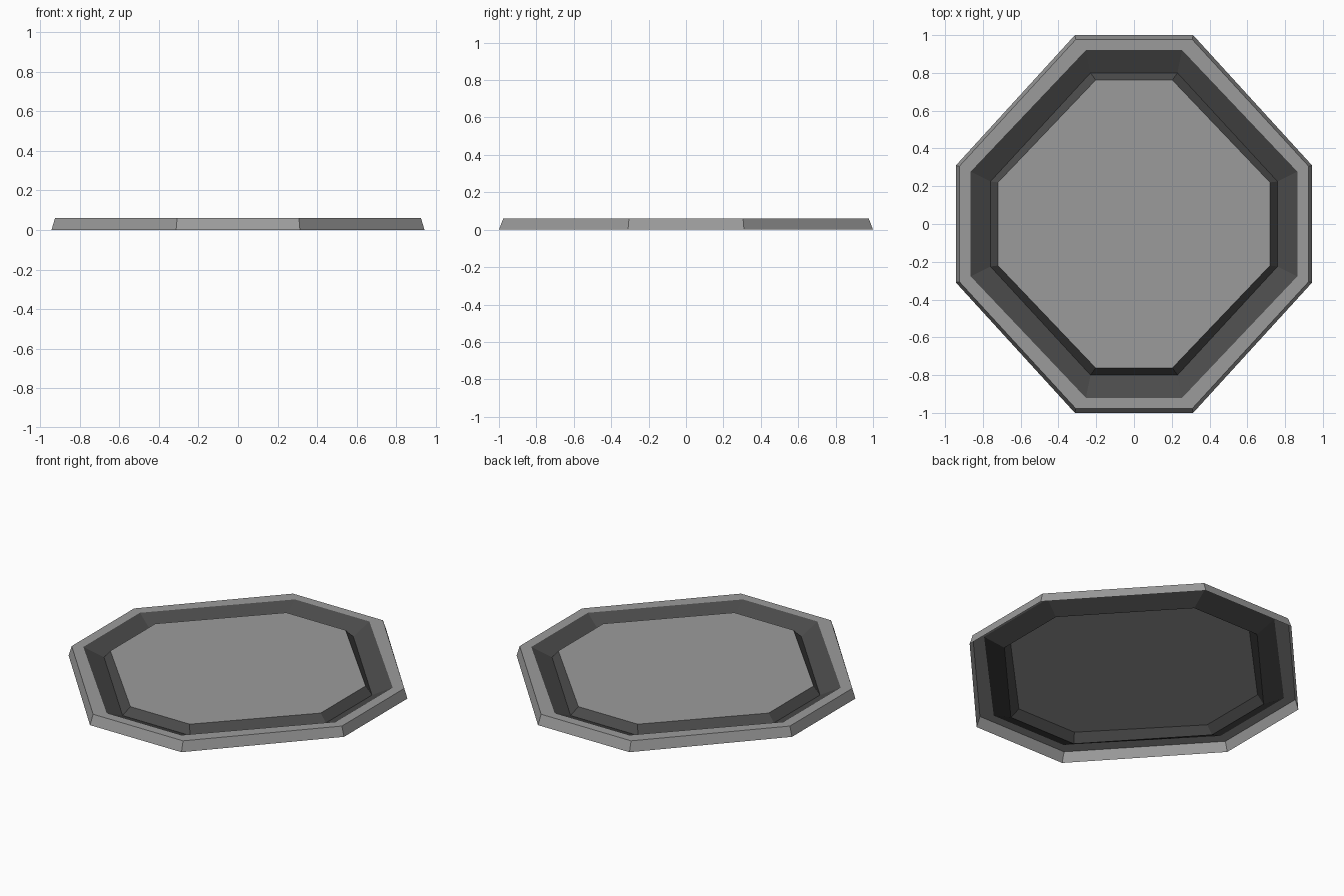
import bpy, bmesh

if "Cube" in bpy.data.objects:
    bpy.data.objects.remove(bpy.data.objects["Cube"])


def material(name, value):
    m = bpy.data.materials.new(name)
    m.diffuse_color = (value, value, value, 1)
    m.use_nodes = True
    m.node_tree.nodes["Principled BSDF"].inputs["Base Color"].default_value = m.diffuse_color
    return m


grey = material("light grey", 0.33)
dark = material("dark grey", 0.07)


def octagon(ax, ay, bx, by, z):
    """Corners (ax, ay) and (bx, by) mirrored into all four quadrants."""
    return [(bx, -by, z), (bx, by, z), (ax, ay, z), (-ax, ay, z),
            (-bx, by, z), (-bx, -by, z), (-ax, -ay, z), (ax, -ay, z)]


def part(name, rings, mat, cap=False):
    bm = bmesh.new()
    loops = [[bm.verts.new(p) for p in octagon(*r)] for r in rings]
    for lo, hi in zip(loops, loops[1:]):
        for i in range(8):
            j = (i + 1) % 8
            bm.faces.new((lo[i], lo[j], hi[j], hi[i]))
    if cap:
        bm.faces.new(loops[-1])
    me = bpy.data.meshes.new(name)
    bm.to_mesh(me)
    bm.free()
    me.materials.append(mat)
    ob = bpy.data.objects.new(name, me)
    bpy.context.collection.objects.link(ob)


outer_base = (0.313, 1.0, 0.943, 0.31, 0.0)
outer_top = (0.308, 0.977, 0.925, 0.305, 0.06)
rim_inner = (0.255, 0.92, 0.865, 0.277, 0.06)
groove_low = (0.23, 0.80, 0.76, 0.225, 0.005)
panel_edge = (0.203, 0.762, 0.72, 0.22, 0.053)

# Sloped outer wall and flat rim, open underneath
part("rim", [outer_base, outer_top, rim_inner], grey)
# Dark V-shaped groove
part("groove", [rim_inner, groove_low, panel_edge], dark)
# Raised centre panel
part("centre_panel", [panel_edge], grey, cap=True)
